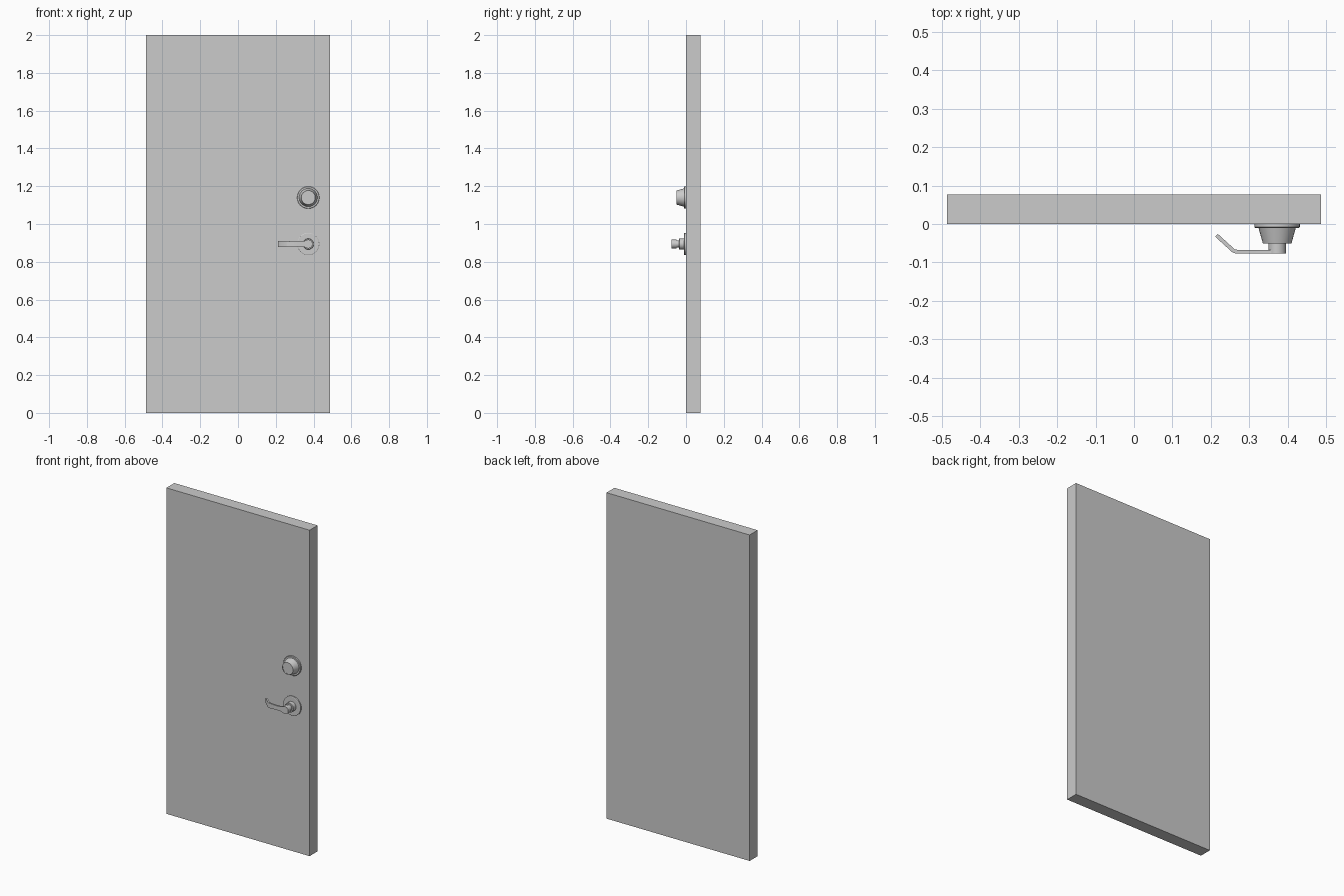
import bpy, bmesh, math
from mathutils import Vector

if "Cube" in bpy.data.objects:
    bpy.data.objects.remove(bpy.data.objects["Cube"])

SEG = 32
LOCK_X = 0.372


def finish(name, bm, smooth=False):
    bmesh.ops.recalc_face_normals(bm, faces=bm.faces)
    me = bpy.data.meshes.new(name)
    bm.to_mesh(me)
    bm.free()
    ob = bpy.data.objects.new(name, me)
    bpy.context.collection.objects.link(ob)
    if smooth:
        bpy.ops.object.select_all(action='DESELECT')
        ob.select_set(True)
        bpy.context.view_layer.objects.active = ob
        bpy.ops.object.shade_smooth_by_angle(angle=math.radians(30))
    return ob


def turned(name, z, profile):
    """Closed solid of (radius, y) rings turned about the y axis."""
    bm = bmesh.new()
    rings = []
    for r, y in profile:
        rings.append([bm.verts.new((LOCK_X + r * math.cos(2 * math.pi * i / SEG), y,
                                    z + r * math.sin(2 * math.pi * i / SEG)))
                      for i in range(SEG)])
    for a, b in zip(rings, rings[1:]):
        for i in range(SEG):
            j = (i + 1) % SEG
            bm.faces.new((a[i], a[j], b[j], b[i]))
    bm.faces.new(rings[0])
    bm.faces.new(rings[-1])
    return finish(name, bm, True)


# Door slab
bm = bmesh.new()
bmesh.ops.create_cube(bm, size=1)
for v in bm.verts:
    v.co = Vector((v.co.x * 0.972, (v.co.y + 0.5) * 0.077, (v.co.z + 0.5) * 2))
finish("door_slab", bm)

# Deadbolt: backing plate and tapered cylinder with a slightly recessed face
turned("deadbolt_plate", 1.14, [(0.059, 0), (0.059, -0.008), (0.057, -0.010), (0.046, -0.010)])
turned("deadbolt_cylinder", 1.14, [(0.049, -0.008), (0.037, -0.051), (0.033, -0.051),
                                   (0.033, -0.049)])

# Lever handle: rose, collar, neck and hub
LEVER_Z = 0.894
turned("lever_rose", LEVER_Z, [(0.059, 0), (0.059, -0.008), (0.056, -0.010)])
turned("lever_collar", LEVER_Z, [(0.029, -0.009), (0.029, -0.035), (0.027, -0.037)])
turned("lever_neck", LEVER_Z, [(0.019, -0.034), (0.019, -0.052)])
turned("lever_hub", LEVER_Z, [(0.023, -0.050), (0.023, -0.077)])

# Lever arm: flat bar that bends back toward the door at its tip
# stations: x, outer y, inner x, inner y, half height
stations = [(0.372, -0.077, 0.372, -0.067, 0.021), (0.340, -0.077, 0.340, -0.067, 0.014),
            (0.315, -0.077, 0.315, -0.067, 0.013), (0.266, -0.077, 0.268, -0.067, 0.015),
            (0.256, -0.074, 0.262, -0.066, 0.015), (0.211, -0.033, 0.218, -0.026, 0.015)]
bm = bmesh.new()
loops = [[bm.verts.new(c) for c in ((xo, yo, LEVER_Z - h), (xo, yo, LEVER_Z + h),
                                    (xi, yi, LEVER_Z + h), (xi, yi, LEVER_Z - h))]
         for xo, yo, xi, yi, h in stations]
for a, b in zip(loops, loops[1:]):
    for i in range(4):
        j = (i + 1) % 4
        bm.faces.new((a[i], a[j], b[j], b[i]))
bm.faces.new(loops[0])
bm.faces.new(loops[-1])
finish("lever_arm", bm, True)
